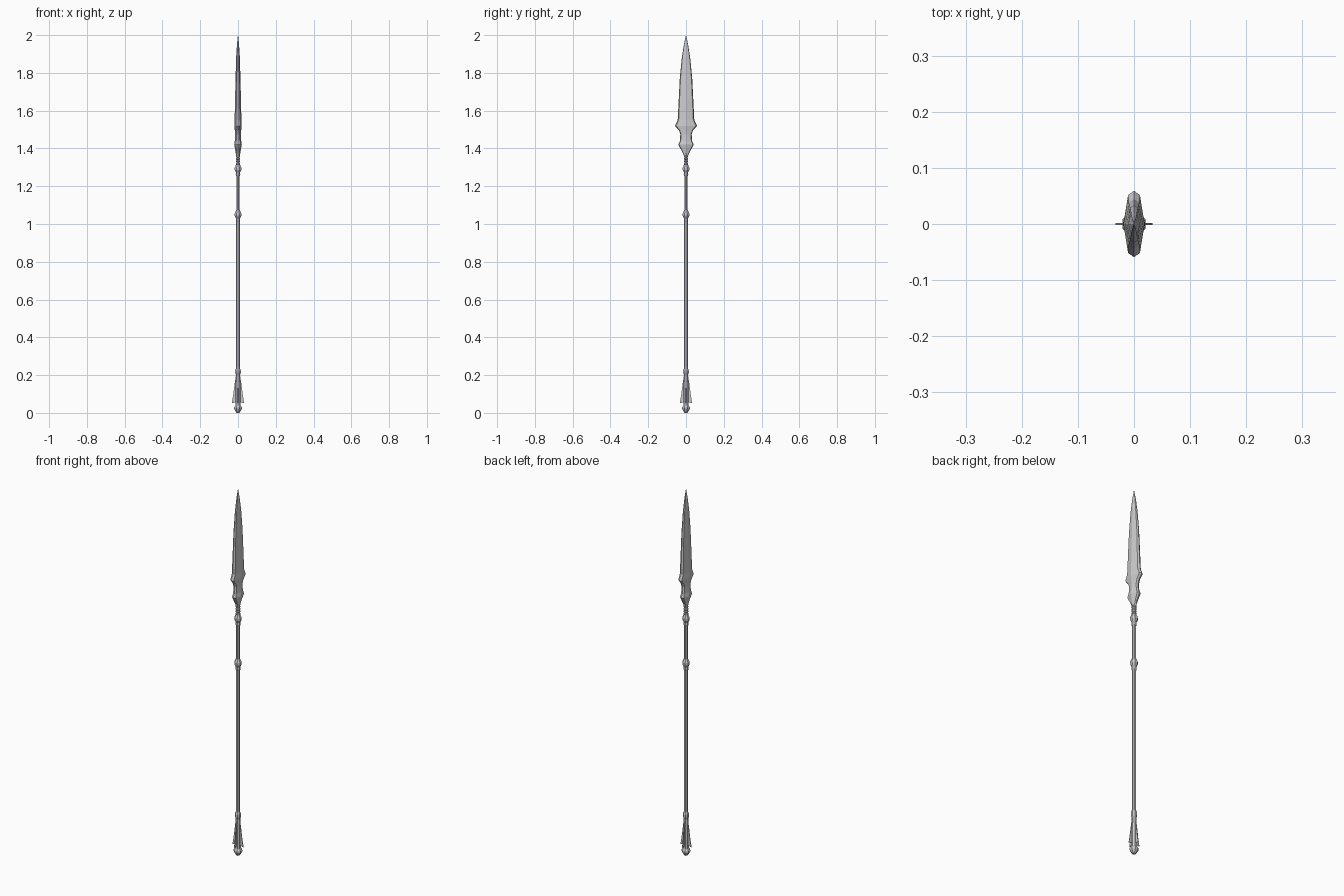
import bpy, bmesh, math

if "Cube" in bpy.data.objects:
    bpy.data.objects.remove(bpy.data.objects["Cube"])


def make_object(name, bm):
    bmesh.ops.recalc_face_normals(bm, faces=bm.faces)
    mesh = bpy.data.meshes.new(name)
    bm.to_mesh(mesh)
    bm.free()
    ob = bpy.data.objects.new(name, mesh)
    bpy.context.collection.objects.link(ob)
    return ob


def loft(name, sections):
    """Skin a list of (ring of xy points, z), capping both ends."""
    bm = bmesh.new()
    rings = [[bm.verts.new((x, y, z)) for x, y in pts] for pts, z in sections]
    n = len(rings[0])
    for a, b in zip(rings, rings[1:]):
        for i in range(n):
            j = (i + 1) % n
            bm.faces.new((a[i], a[j], b[j], b[i]))
    bm.faces.new(rings[0][::-1])
    bm.faces.new(rings[-1])
    return make_object(name, bm)


def turned(name, profile, sides=8):
    """Faceted round part from (radius, z) pairs."""
    angles = [2 * math.pi * (i + 0.5) / sides for i in range(sides)]
    return loft(name, [([(r * math.cos(a), r * math.sin(a)) for a in angles], z)
                       for r, z in profile])


def blade_ring(w, t):
    """Eight-sided flattened section: half width w along y, half thickness t along x."""
    e = t * 0.55
    return [(t, 0), (e, w * 0.88), (0, w), (-e, w * 0.88),
            (-t, 0), (-e, -w * 0.88), (0, -w), (e, -w * 0.88)]


# Blade with barbs and a waisted base: (half width, half thickness, z)
blade = [(0.010, 0.010, 1.355), (0.016, 0.012, 1.375), (0.041, 0.020, 1.42),
         (0.032, 0.017, 1.44), (0.030, 0.016, 1.475), (0.037, 0.017, 1.495),
         (0.059, 0.019, 1.52), (0.044, 0.018, 1.55), (0.039, 0.016, 1.65),
         (0.033, 0.013, 1.77), (0.022, 0.010, 1.88), (0.012, 0.006, 1.945),
         (0.0005, 0.0005, 2.0)]
loft("blade", [(blade_ring(w, t), z) for w, t, z in blade])

# Shaft and thicker grip section
turned("shaft", [(0.0105, 0.18), (0.0105, 1.04)])
turned("grip", [(0.0095, 1.03), (0.0095, 1.28)])

# Two moulded collars
for name, z in (("lower_collar", 1.05), ("upper_collar", 1.293)):
    turned(name, [(0.011, z - 0.04), (0.013, z - 0.032), (0.012, z - 0.02),
                  (0.019, z - 0.006), (0.019, z + 0.006), (0.012, z + 0.02),
                  (0.010, z + 0.025)])

# Neck wrapped with rings under the blade
turned("neck", [(0.0095, 1.30), (0.0095, 1.37)])
for i in range(4):
    z = 1.319 + i * 0.013
    turned(f"neck_ring_{i + 1}", [(0.0095, z - 0.005), (0.0125, z - 0.002),
                                  (0.0125, z + 0.002), (0.0095, z + 0.005)])

# Butt sleeve with collar, and pommel
turned("butt_sleeve", [(0.015, 0.04), (0.014, 0.12), (0.012, 0.20), (0.016, 0.213),
                       (0.016, 0.225), (0.0105, 0.24)])
turned("pommel", [(0.008, 0.0), (0.014, 0.008), (0.022, 0.022), (0.022, 0.03),
                  (0.014, 0.042)])

# Four thin flared fins around the butt
outline = [(0.004, 0.058), (0.033, 0.052), (0.026, 0.09), (0.019, 0.145),
           (0.010, 0.205), (0.004, 0.205)]
for k in range(4):
    bm = bmesh.new()
    face = bm.faces.new([bm.verts.new((r, -0.0015, z)) for r, z in outline])
    grown = bmesh.ops.extrude_face_region(bm, geom=[face], use_keep_orig=True)["geom"]
    bmesh.ops.translate(bm, vec=(0, 0.003, 0),
                        verts=[g for g in grown if isinstance(g, bmesh.types.BMVert)])
    make_object(f"butt_fin_{k + 1}", bm).rotation_euler.z = k * math.pi / 2
